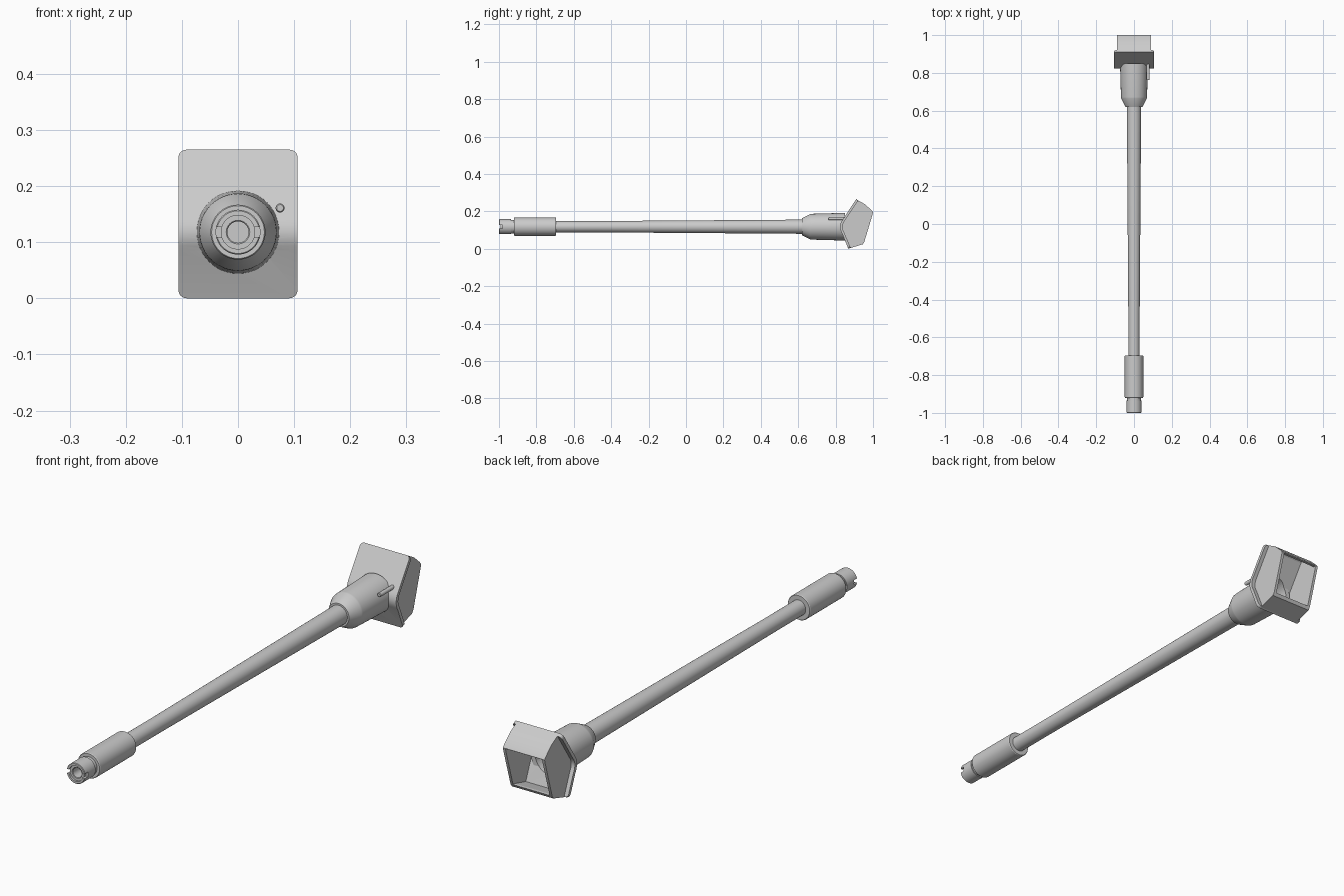
import bpy, bmesh, math
from mathutils import Matrix, Vector

if "Cube" in bpy.data.objects:
    bpy.data.objects.remove(bpy.data.objects["Cube"])

AXIS_Z = 0.118
grey = bpy.data.materials.new("plain_grey")
grey.diffuse_color = (0.6, 0.6, 0.6, 1)
grey.use_nodes = True
grey.node_tree.nodes["Principled BSDF"].inputs["Base Color"].default_value = grey.diffuse_color


def make(name, bm, smooth=True, helper=False):
    bmesh.ops.recalc_face_normals(bm, faces=bm.faces)
    me = bpy.data.meshes.new(name)
    bm.to_mesh(me)
    bm.free()
    me.materials.append(grey)
    ob = bpy.data.objects.new(name, me)
    bpy.context.collection.objects.link(ob)
    if helper:
        ob.hide_render = True
        ob.hide_set(True)
    elif smooth:
        bpy.ops.object.select_all(action='DESELECT')
        ob.select_set(True)
        bpy.context.view_layer.objects.active = ob
        bpy.ops.object.shade_smooth_by_angle(angle=math.radians(25))
    return ob


def lathe(name, prof, x=0, z=AXIS_Z, seg=48, helper=False):
    """Revolve (y, radius) points around a line parallel to y."""
    bm = bmesh.new()
    vs = [bm.verts.new((r, y, 0)) for y, r in prof]
    es = [bm.edges.new(p) for p in zip(vs, vs[1:])]
    bmesh.ops.spin(bm, geom=vs + es, axis=(0, 1, 0), cent=(0, 0, 0),
                   angle=math.tau, steps=seg, use_merge=True)
    bmesh.ops.remove_doubles(bm, verts=bm.verts, dist=1e-5)
    bmesh.ops.translate(bm, verts=bm.verts, vec=(x, 0, z))
    return make(name, bm, helper=helper)


def prism(prof, hw):
    """Extrude a closed (y, z) outline across x."""
    bm = bmesh.new()
    f = bm.faces.new([bm.verts.new((-hw, y, z)) for y, z in prof])
    r = bmesh.ops.extrude_face_region(bm, geom=[f])
    bmesh.ops.translate(bm, vec=(2 * hw, 0, 0),
                        verts=[v for v in r['geom'] if isinstance(v, bmesh.types.BMVert)])
    return bm


def cut(ob, cutter):
    m = ob.modifiers.new("cut", 'BOOLEAN')
    m.operation, m.object, m.solver = 'DIFFERENCE', cutter, 'EXACT'


# Rod, slightly thicker towards the head
lathe("rod", [(-0.72, 0), (-0.72, 0.030), (-0.5, 0.030), (0.5, 0.037),
              (0.64, 0.038), (0.64, 0)])

# Sleeve and slotted tip
lathe("sleeve", [(-0.90, 0), (-0.92, 0.036), (-0.92, 0.047), (-0.917, 0.049),
                 (-0.698, 0.049), (-0.695, 0.047), (-0.695, 0)])
tip = lathe("tip_ring", [(-0.90, 0.030), (-0.90, 0.036), (-0.935, 0.036), (-0.935, 0.040),
                         (-0.998, 0.040), (-1.0, 0.038), (-1.0, 0.030), (-0.90, 0.030)])
bm = bmesh.new()
bmesh.ops.create_cube(bm, size=1, matrix=Matrix.Translation((0, -1.0, AXIS_Z))
                      @ Matrix.Diagonal((0.12, 0.04, 0.018, 1)))
cut(tip, make("slot_cutter", bm, helper=True))
lathe("tip_core", [(-0.93, 0), (-0.93, 0.019), (-0.99, 0.019), (-0.992, 0.021),
                   (-0.992, 0.0305), (-0.90, 0.0305), (-0.90, 0)])

# Collar with bore open towards the housing
collar = lathe("collar", [(0.62, 0), (0.62, 0.045), (0.665, 0.068), (0.672, 0.069),
                          (0.85, 0.074), (0.85, 0)])
bore = lathe("bore_cutter", [(0.72, 0), (0.72, 0.055), (0.95, 0.055), (0.95, 0)], helper=True)
cut(collar, bore)

# Small guide pin
lathe("pin", [(0.762, 0), (0.762, 0.006), (0.765, 0.008), (0.85, 0.008), (0.85, 0)],
      x=0.075, z=0.161, seg=20)

# Bent flange: two slopes joined by a curve, corners rounded
top, low = Vector((0.910, 0.265)), Vector((0.868, 0.0))
a, k, b = Vector((0.838, 0.156)), Vector((0.811, 0.121)), Vector((0.833, 0.085))
front = [top] + [a * (1 - t) ** 2 + k * 2 * t * (1 - t) + b * t * t
                 for t in [i / 8 for i in range(9)]] + [low]


def offset(d):
    out = []
    for i, p in enumerate(front):
        t = (front[min(i + 1, len(front) - 1)] - front[max(i - 1, 0)]).normalized()
        out.append(p + Vector((-t.y, t.x)) * d)
    return out


HW = 0.106
bm = prism(front + offset(0.013)[::-1], HW)
back = offset(0.013)
ends = [(front[0], back[0]), (front[-1], back[-1])]
corners = []
for e in bm.edges:
    p = [Vector(v.co.yz) for v in e.verts]
    same_side = abs(e.verts[0].co.x - e.verts[1].co.x) < 1e-5
    if same_side and any(((p[0] - s).length < 1e-4 and (p[1] - t).length < 1e-4) or
                         ((p[1] - s).length < 1e-4 and (p[0] - t).length < 1e-4)
                         for s, t in ends):
        corners.append(e)
bmesh.ops.bevel(bm, geom=corners, offset=0.015, segments=5, profile=0.5, affect='EDGES')
flange = make("flange", bm)
cut(flange, bore)

# Housing: thin walls behind the flange, open at the back
mid = offset(0.007)
outer = mid + [Vector((0.945, 0.024)), Vector((0.953, 0.036)), Vector((0.998, 0.185)),
               Vector((1.0, 0.195)), Vector((0.993, 0.205)), Vector((0.957, 0.238))]
housing = make("housing", prism(outer, 0.09))
inner = [(0.90, 0.235), (0.75, 0.20), (0.75, 0.05), (0.866, 0.016), (0.942, 0.036),
         (1.05, 0.036), (1.05, 0.19), (0.988, 0.195), (0.950, 0.228), (0.917, 0.249)]
cut(housing, make("cavity_cutter", prism(inner, 0.079), helper=True))
